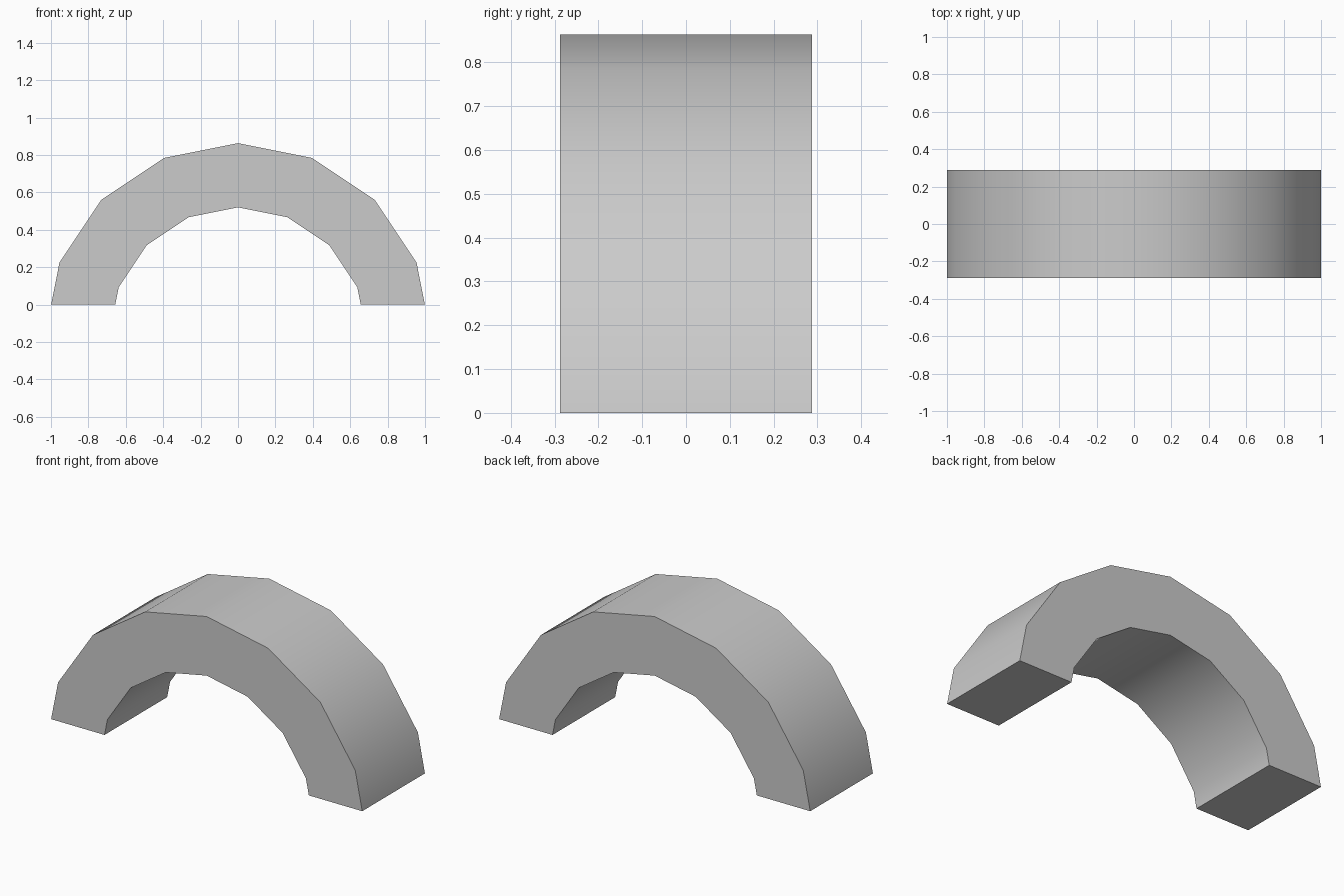
import bpy, bmesh, math

default = bpy.data.objects.get("Cube")
if default:
    bpy.data.objects.remove(default, do_unlink=True)

OUTER, INNER = 1.033, 0.69
CENTRE_Z = -0.17
DEPTH = 0.575
STEP = math.pi / 8

grey = bpy.data.materials.new("light grey")
grey.use_nodes = True
colour = (0.6, 0.6, 0.6, 1)
grey.diffuse_color = colour
grey.node_tree.nodes["Principled BSDF"].inputs["Base Color"].default_value = colour


def ring_point(bm, radius, i):
    a = i * STEP
    return bm.verts.new((radius * math.cos(a), -DEPTH / 2, CENTRE_Z + radius * math.sin(a)))


# Front face: upper half of a sixteen-sided ring
bm = bmesh.new()
pairs = [(ring_point(bm, OUTER, i), ring_point(bm, INNER, i)) for i in range(9)]
for (o1, i1), (o2, i2) in zip(pairs, pairs[1:]):
    bm.faces.new((o1, o2, i2, i1))

# Trim the feet flat at the ground
bmesh.ops.bisect_plane(bm, geom=bm.verts[:] + bm.edges[:] + bm.faces[:],
                       plane_co=(0, 0, 0), plane_no=(0, 0, 1), clear_inner=True)

# Give the arch its depth
result = bmesh.ops.extrude_face_region(bm, geom=bm.faces[:], use_keep_orig=True)
moved = [g for g in result["geom"] if isinstance(g, bmesh.types.BMVert)]
bmesh.ops.translate(bm, verts=moved, vec=(0, DEPTH, 0))
bmesh.ops.recalc_face_normals(bm, faces=bm.faces[:])

mesh = bpy.data.meshes.new("arch")
bm.to_mesh(mesh)
bm.free()
mesh.materials.append(grey)
arch = bpy.data.objects.new("arch", mesh)
bpy.context.collection.objects.link(arch)

# Smooth curved surfaces, sharp rims and feet
bpy.ops.object.select_all(action="DESELECT")
arch.select_set(True)
bpy.context.view_layer.objects.active = arch
bpy.ops.object.shade_smooth_by_angle(angle=math.radians(30))
